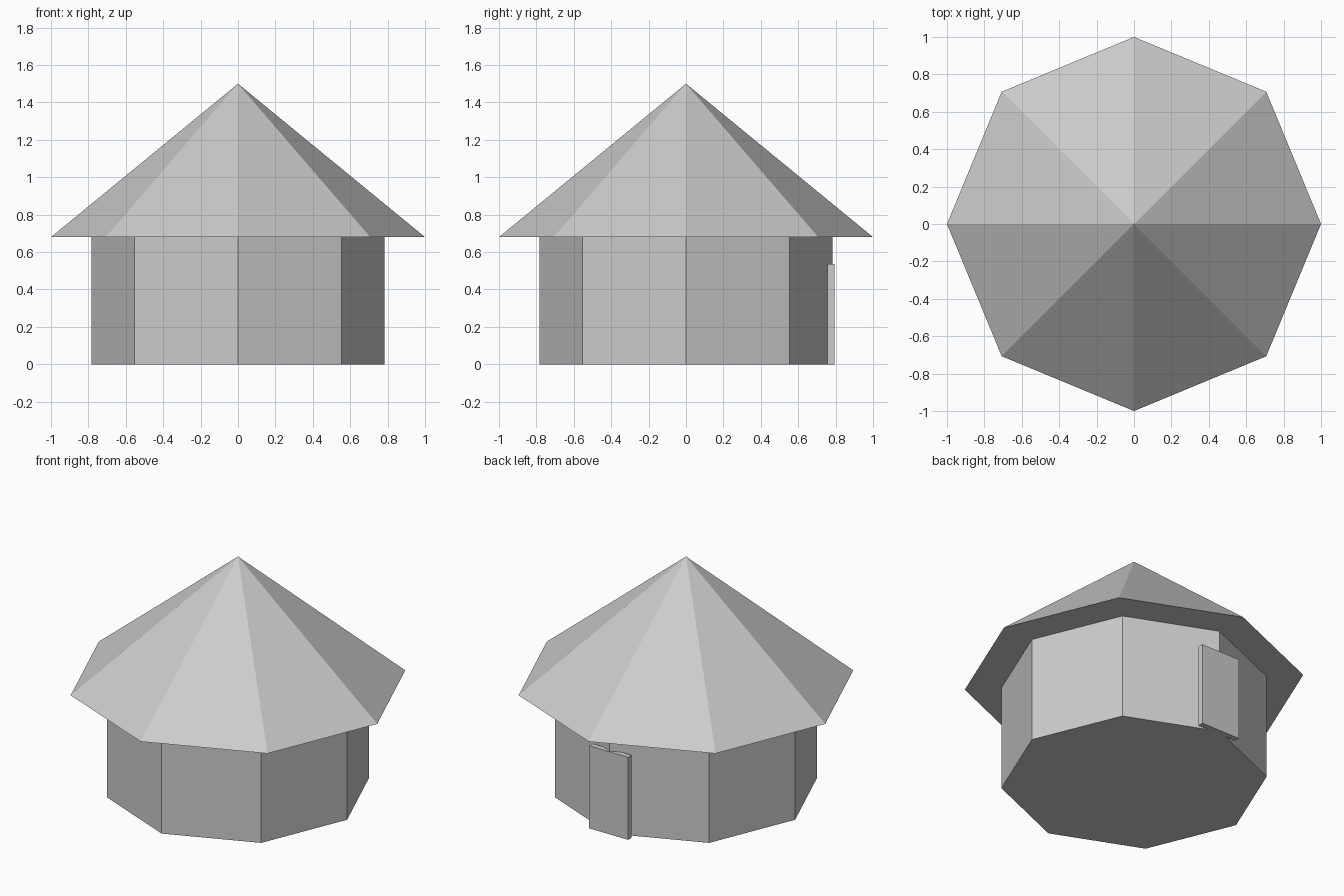
import bpy
import math

if "Cube" in bpy.data.objects:
    bpy.data.objects.remove(bpy.data.objects["Cube"], do_unlink=True)

# One plain grey for the whole hut
grey = bpy.data.materials.new("plain_grey")
grey.use_nodes = True
COLOUR = (0.6, 0.6, 0.6, 1)
grey.diffuse_color = COLOUR
grey.node_tree.nodes["Principled BSDF"].inputs["Base Color"].default_value = COLOUR


def octagon(name, bottom_radius, top_radius, low, high):
    """Eight-sided solid with corners on the x and y axes."""
    bpy.ops.mesh.primitive_cone_add(
        vertices=8, radius1=bottom_radius, radius2=top_radius,
        depth=high - low, location=(0, 0, (low + high) / 2))
    obj = bpy.context.object
    obj.name = name
    obj.data.materials.append(grey)
    return obj


WALL_TOP = 0.68

# Walls and overhanging roof
octagon("walls", 0.784, 0.784, 0, WALL_TOP)
octagon("roof", 1, 0, WALL_TOP, 1.5)

# Door slab set across the back corner
bpy.ops.mesh.primitive_cube_add(size=1, location=(0, 0.775, 0.268))
door = bpy.context.object
door.name = "door"
door.scale = (0.28, 0.036, 0.536)
door.data.materials.append(grey)
